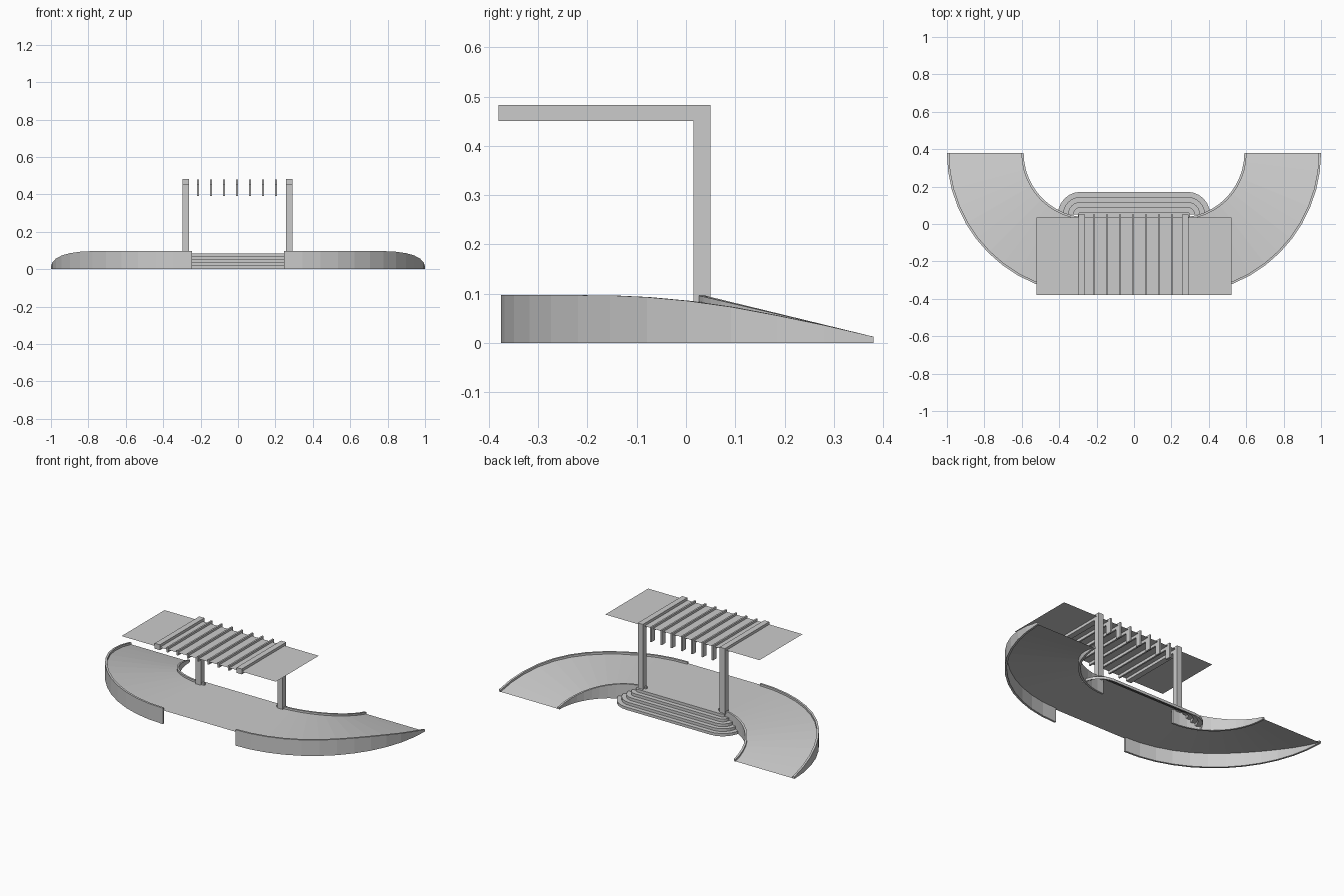
import bpy
from math import sin, cos, pi

if "Cube" in bpy.data.objects:
    bpy.data.objects.remove(bpy.data.objects["Cube"])

CX, CY = 0.245, 0.38          # centre of the right-hand ramp arc
R_OUT, R_IN = 0.755, 0.345
WALL, LIP = 0.012, 0.012
SEG = 12
SHIFT = -0.003                # small sideways offset of the pergola


def make(name, verts, faces):
    me = bpy.data.meshes.new(name)
    me.from_pydata(verts, [], faces)
    me.update()
    ob = bpy.data.objects.new(name, me)
    bpy.context.collection.objects.link(ob)
    return ob


def box(name, x0, x1, y0, y1, z0, z1):
    return prism_x(name, x0, x1, [(y0, z0), (y1, z0), (y1, z1), (y0, z1)])


def prism_x(name, x0, x1, prof):
    n = len(prof)
    v = [(x, y, z) for x in (x0, x1) for y, z in prof]
    f = [tuple(range(n))[::-1], tuple(range(n, 2 * n))]
    f += [(i, (i + 1) % n, n + (i + 1) % n, n + i) for i in range(n)]
    return make(name, v, f)


def lerp_table(t, y):
    for (a, za), (b, zb) in zip(t, t[1:]):
        if y <= b:
            return za + (zb - za) * max(0, y - a) / (b - a)
    return t[-1][1]


# wall-top heights along y
OUTER = [(-0.38, .097), (-0.17, .097), (-0.1, .095), (0.02, .084),
         (0.1, .072), (0.2, .053), (0.3, .032), (0.38, .013)]
INNER = [(0.035, .097), (0.38, .013)]


def arc(r, i):
    t = i / SEG * pi / 2
    return CX + r * sin(t), CY - r * cos(t)


# curved deck sheet, left end to right end
verts = []
for side, order in ((-1, range(SEG, -1, -1)), (1, range(SEG + 1))):
    for i in order:
        for r, table in ((R_OUT, OUTER), (R_IN, INNER)):
            x, y = arc(r, i)
            verts.append((side * x, y, max(lerp_table(table, y) - LIP, .001)))
n = len(verts) // 2
make("ramp_deck", verts, [(2*i, 2*i+2, 2*i+3, 2*i+1) for i in range(n - 1)])


# side walls following the arcs
def curved_wall(name, r, thick, table, side):
    v = []
    for i in range(SEG + 1):
        zt = lerp_table(table, arc(r, i)[1])
        for rr, z in ((r, 0), (r + thick, 0), (r + thick, zt), (r, zt)):
            x, y = arc(rr, i)
            v.append((side * x, y, z))
    f = [(4*i + k, 4*i + (k+1) % 4, 4*i + 4 + (k+1) % 4, 4*i + 4 + k)
         for i in range(SEG) for k in range(4)]
    f += [(3, 2, 1, 0), tuple(4 * SEG + k for k in range(4))]
    if side > 0:
        f = [q[::-1] for q in f]
    make(name, v, f)


for side, tag in ((-1, "left"), (1, "right")):
    curved_wall(tag + "_outer_wall", R_OUT, -WALL, OUTER, side)
    curved_wall(tag + "_inner_wall", R_IN, WALL, INNER, side)

# rounded steps: nested outlines, riser then tread
rows = []
for k in range(5):
    r = .122 - .027 * k
    half = [(.285 + r * cos(a * pi / 12), .05 + r * sin(a * pi / 12)) for a in range(7)]
    line = half + [(-x, y) for x, y in reversed(half)]
    for z in (.017 * k, .017 * (k + 1)):
        rows.append([(x, y, z) for x, y in line])
m = len(rows[0])
verts = [p for row in rows for p in row]
faces = [(j*m + i, j*m + i + 1, (j+1)*m + i + 1, (j+1)*m + i)
         for j in range(len(rows) - 1) for i in range(m - 1)]
verts += [(-.299, .035, .085), (.299, .035, .085)]
faces.append(tuple(range(9 * m, 10 * m + 2)))
make("steps", [(x, y, z) for x, y, z in verts], [f[::-1] if len(f) == 4 else f for f in faces])

# posts with cantilevered roof beams
for side, tag in ((-1, "left"), (1, "right")):
    c = side * .277 + SHIFT
    prism_x(tag + "_post_beam", c - .0175, c + .0175,
            [(.015, .08), (.05, .08), (.05, .483), (-.38, .483), (-.38, .45), (.015, .45)])

# roof slats with hanging rear ends
for k in range(-3, 4):
    c = k * .0695 + SHIFT - .002
    prism_x("roof_slat", c - .005, c + .005,
            [(.015, .39), (.05, .39), (.05, .48), (-.38, .48), (-.38, .45), (.015, .45)])

# thin roof sheet
make("roof_sheet", [(-.522, -.38, .467), (.522, -.38, .467), (.522, .035, .467), (-.522, .035, .467)],
     [(0, 1, 2, 3)])
